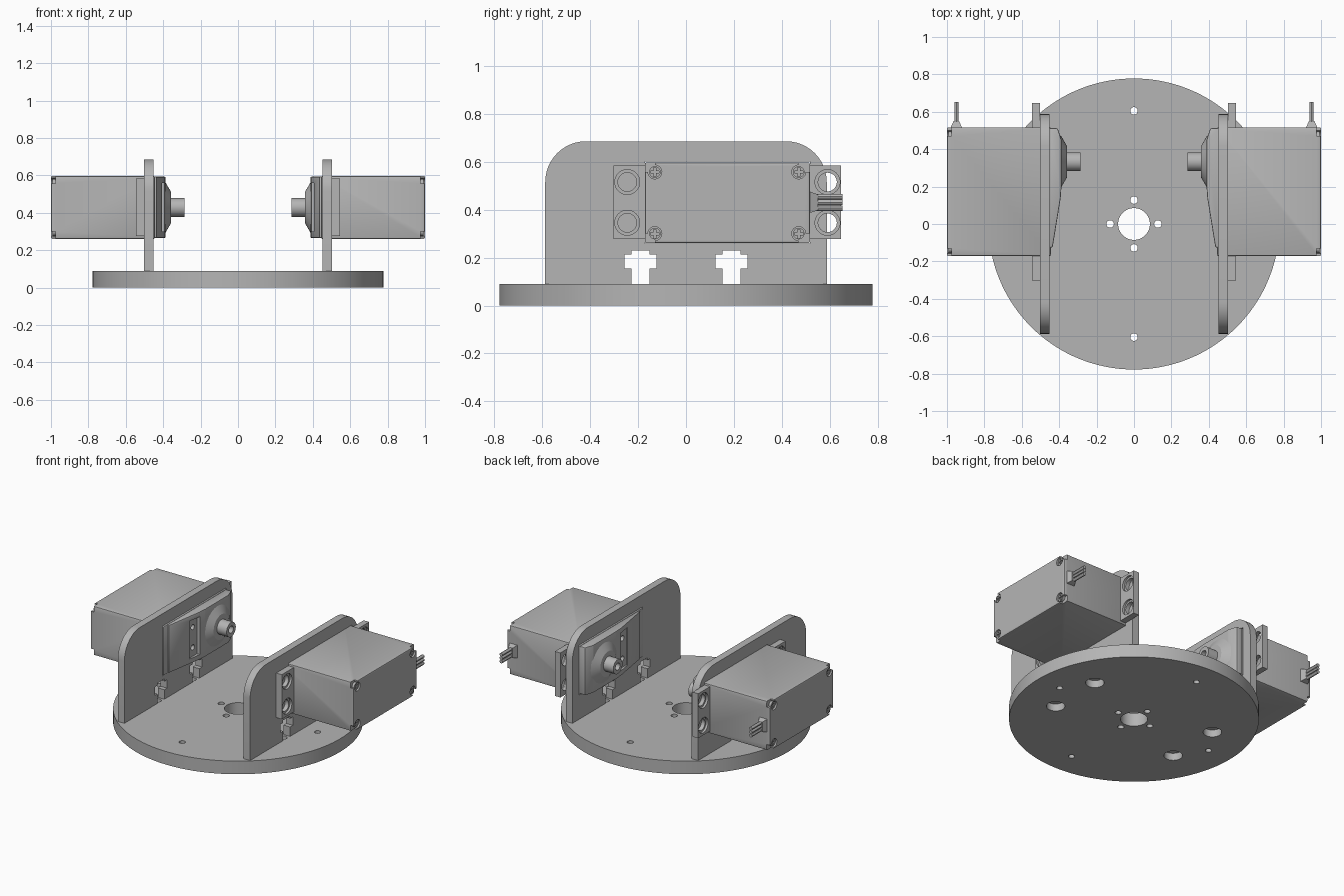
import bpy, bmesh, math

cube = bpy.data.objects.get("Cube")
if cube:
    bpy.data.objects.remove(cube)

grey = bpy.data.materials.new("plain grey")
grey.use_nodes = True
COLOUR = (0.46, 0.46, 0.46, 1)
grey.diffuse_color = COLOUR
grey.node_tree.nodes["Principled BSDF"].inputs["Base Color"].default_value = COLOUR


def loft(name, start, end, axis, lo, hi, bevel=0):
    """Solid between two matching outlines placed at lo and hi along an axis."""
    bm = bmesh.new()

    def ring(points, height):
        verts = []
        for p in points:
            co = list(p)
            co.insert(axis, height)
            verts.append(bm.verts.new(co))
        return verts

    a, b = ring(start, lo), ring(end, hi)
    bm.faces.new(a)
    bm.faces.new(b[::-1])
    for i in range(len(a)):
        j = (i + 1) % len(a)
        bm.faces.new((a[i], b[i], b[j], a[j]))
    bmesh.ops.recalc_face_normals(bm, faces=bm.faces)
    if bevel:
        bmesh.ops.bevel(bm, geom=bm.edges[:], offset=bevel, segments=2,
                        profile=0.5, affect='EDGES')
    mesh = bpy.data.meshes.new(name)
    bm.to_mesh(mesh)
    bm.free()
    mesh.materials.append(grey)
    ob = bpy.data.objects.new(name, mesh)
    bpy.context.collection.objects.link(ob)
    return ob


def prism(name, points, axis, lo, hi, bevel=0):
    return loft(name, points, points, axis, lo, hi, bevel)


def circle(u, v, r, n=32):
    return [(u + r * math.cos(2 * math.pi * i / n),
             v + r * math.sin(2 * math.pi * i / n)) for i in range(n)]


def rect(u0, u1, v0, v1):
    return [(u0, v0), (u1, v0), (u1, v1), (u0, v1)]


def carve(ob, cutters):
    """Subtract every cutter, then remove the cutters."""
    for c in cutters:
        mod = ob.modifiers.new("cut", 'BOOLEAN')
        mod.operation, mod.solver, mod.object = 'DIFFERENCE', 'EXACT', c
    graph = bpy.context.evaluated_depsgraph_get()
    mesh = bpy.data.meshes.new_from_object(ob.evaluated_get(graph))
    ob.modifiers.clear()
    ob.data = mesh
    for c in cutters:
        bpy.data.objects.remove(c)
    return ob


def hole(u, v, r, axis, lo, hi, n=32):
    return prism("cutter", circle(u, v, r, n), axis, lo, hi)


parts = []      # parts on the centre line
sided = []      # left parts, mirrored to the right

# Round base with centre bore, screw holes and counterbored plate fixings
base = prism("base_disc", circle(0, 0, 0.778, 128), 2, 0, 0.09)
cuts = [hole(0, 0, 0.085, 2, -0.1, 0.2, 48)]
for dx, dy in ((1, 0), (-1, 0), (0, 1), (0, -1)):
    cuts += [hole(dx * r, dy * r, 0.02, 2, -0.1, 0.2, 20) for r in (0.128, 0.605)]
for x in (-0.478, 0.478):
    for y in (-0.19, 0.19):
        cuts += [hole(x, y, 0.058, 2, -0.1, 0.05), hole(x, y, 0.024, 2, 0.03, 0.2, 20)]
parts.append(carve(base, cuts))

# Upright plate: T-slots along the foot, rounded top corners, motor window
outline = [(-0.587, 0.09)]
for c in (-0.19, 0.19):
    half = [(0.037, 0.09), (0.037, 0.155), (0.067, 0.155),
            (0.067, 0.213), (0.037, 0.213), (0.037, 0.23)]
    outline += [(c - u, z) for u, z in half] + [(c + u, z) for u, z in half[::-1]]
outline.append((0.587, 0.09))
R, N = 0.17, 12
for side, first in ((1, 0), (-1, 90)):
    for i in range(N + 1):
        t = math.radians(first + 90 * i / N)
        outline.append((side * (0.587 - R) + R * math.cos(t), 0.685 - R + R * math.sin(t)))
plate = prism("side_plate", outline, 0, 0.453, 0.503)
window = prism("cutter", rect(-0.172, 0.517, 0.258, 0.6), 0, 0.4, 0.6)
sided.append(carve(plate, [window]))

# Motor case with notched outer corners
SCREWS = [(y, z) for y in (-0.13, 0.47) for z in (0.3, 0.557)]
case = prism("motor_case", rect(-0.172, 0.517, 0.26, 0.597), 0, 0.445, 1.0, 0.008)
cuts = []
for y, z in SCREWS:
    cuts.append(hole(y, z, 0.029, 0, 0.975, 1.1, 24))
    y_out, z_out = (-0.2 if y < 0 else 0.55), (0.2 if z < 0.4 else 0.65)
    cuts.append(prism("cutter", rect(min(y, y_out), max(y, y_out),
                                     min(z, z_out), max(z, z_out)), 0, 0.976, 1.1))
sided.append(carve(case, cuts))

# Cross-head case screws
for y, z in SCREWS:
    screw = prism("case_screw", circle(y, z, 0.024, 20), 0, 0.965, 0.992)
    sided.append(carve(screw, [
        prism("cutter", rect(y - 0.018, y + 0.018, z - 0.005, z + 0.005), 0, 0.982, 1.1),
        prism("cutter", rect(y - 0.005, y + 0.005, z - 0.018, z + 0.018), 0, 0.982, 1.1)]))

# Mounting ears, two holes each
for name, y0, y1, yh in (("front_ear", -0.303, -0.16, -0.245), ("back_ear", 0.505, 0.646, 0.59)):
    ear = prism(name, rect(y0, y1, 0.277, 0.583), 0, 0.503, 0.545)
    cuts = [hole(yh, z, 0.039, 0, 0.4, 0.6) for z in (0.345, 0.515)]
    cuts += [hole(yh, z, 0.052, 0, 0.53, 0.6) for z in (0.345, 0.515)]
    sided.append(carve(ear, cuts))

# Sloping gearbox cover on the inner face, with pin holes and a stepped recess
profile = [(0.46, -0.125), (0.435, -0.125), (0.392, 0.14), (0.388, 0.2),
           (0.388, 0.45), (0.408, 0.512), (0.46, 0.512)]
cover = prism("gearbox_cover", profile, 2, 0.265, 0.593, 0.006)
step = prism("cutter", rect(0.055, 0.145, 0.3, 0.56), 0, 0.3, 0.414)
pins = [hole(0.1, z, 0.018, 0, 0.3, 0.435, 20) for z in (0.36, 0.5)]
sided.append(carve(cover, [step] + pins))

# Output boss and hollow shaft
sided.append(loft("output_boss", circle(0.333, 0.428, 0.085, 48),
                  circle(0.333, 0.428, 0.142, 48), 0, 0.359, 0.392))
shaft = prism("output_shaft", circle(0.333, 0.428, 0.05), 0, 0.285, 0.37)
sided.append(carve(shaft, [hole(0.333, 0.428, 0.024, 0, 0.2, 0.335, 20)]))

# Cable boot and three wires
sided.append(loft("cable_boot", rect(0.918, 0.982, 0.385, 0.477),
                  rect(0.935, 0.965, 0.397, 0.463), 1, 0.512, 0.55))
for z in (0.406, 0.43, 0.454):
    sided.append(prism("wire", circle(0.949, z, 0.0115, 12), 1, 0.54, 0.653))

# Mirror the left side and shade
for ob in sided:
    ob.modifiers.new("mirror", 'MIRROR').use_mirror_merge = False
bpy.ops.object.select_all(action='DESELECT')
for ob in parts + sided:
    ob.select_set(True)
    bpy.context.view_layer.objects.active = ob
bpy.ops.object.shade_smooth_by_angle(angle=math.radians(30))
